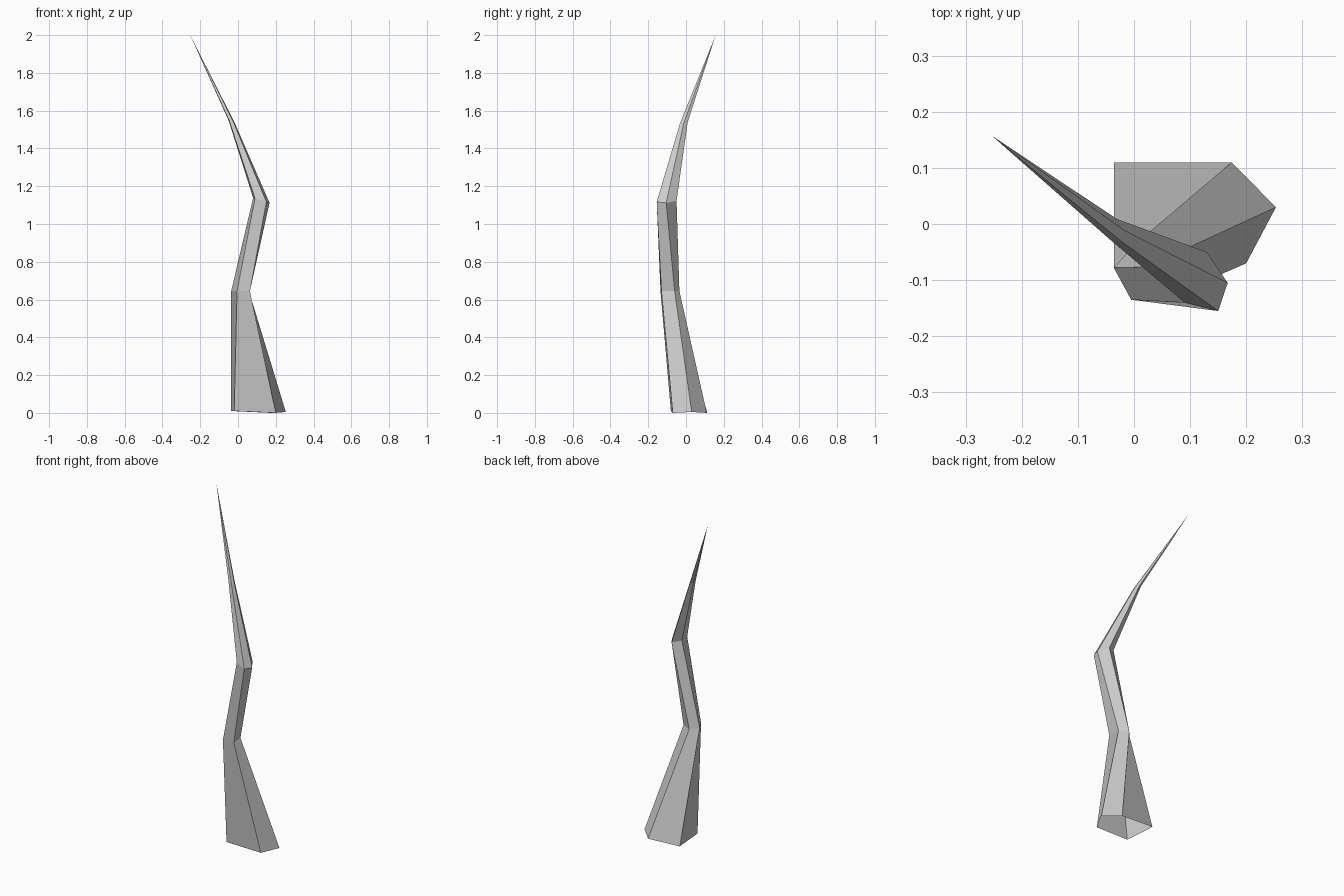
import bpy
import bmesh

cube = bpy.data.objects.get("Cube")
if cube:
    bpy.data.objects.remove(cube, do_unlink=True)

# Plain grey
grey = bpy.data.materials.new("grey")
grey.use_nodes = True
colour = (0.6, 0.6, 0.6, 1)
grey.diffuse_color = colour
grey.node_tree.nodes["Principled BSDF"].inputs["Base Color"].default_value = colour

# Irregular five-sided outlines of the flared foot and the neck above it
foot = [(-.036, .11, .01), (-.02, -.08, .01), (.2, -.07, 0), (.253, .03, .005), (.174, .11, 0)]
neck = [(-.036, -.078, .645), (-.005, -.135, .645), (.063, -.13, .645),
        (.058, -.06, .645), (.003, -.035, .645)]
# Pentagon shared by the two upper bends
pentagon = [(-.043, .03), (-.033, -.035), (.027, -.05), (.044, 0), (.007, .055)]
tip = (-.253, .157, 2)


def bend(centre, size, tilt):
    """Pentagon ring around a centre, sloping down towards +x."""
    cx, cy, cz = centre
    return [(cx + x * size, cy + y * size, cz - x * size * tilt) for x, y in pentagon]


rings = [foot, neck, bend((.123, -.105, 1.125), 1, .3), bend((-.033, -.012, 1.54), .38, .4)]

# Crooked spike: open at the foot, rings bridged up to a single point
bm = bmesh.new()
loops = [[bm.verts.new(p) for p in ring] for ring in rings]
for low, high in zip(loops, loops[1:]):
    for i in range(5):
        j = (i + 1) % 5
        bm.faces.new((low[i], low[j], high[j], high[i]))
point = bm.verts.new(tip)
for i in range(5):
    bm.faces.new((loops[-1][i], loops[-1][(i + 1) % 5], point))
bm.normal_update()

mesh = bpy.data.meshes.new("crooked_spike")
bm.to_mesh(mesh)
bm.free()
mesh.materials.append(grey)
spike = bpy.data.objects.new("crooked_spike", mesh)
bpy.context.collection.objects.link(spike)
